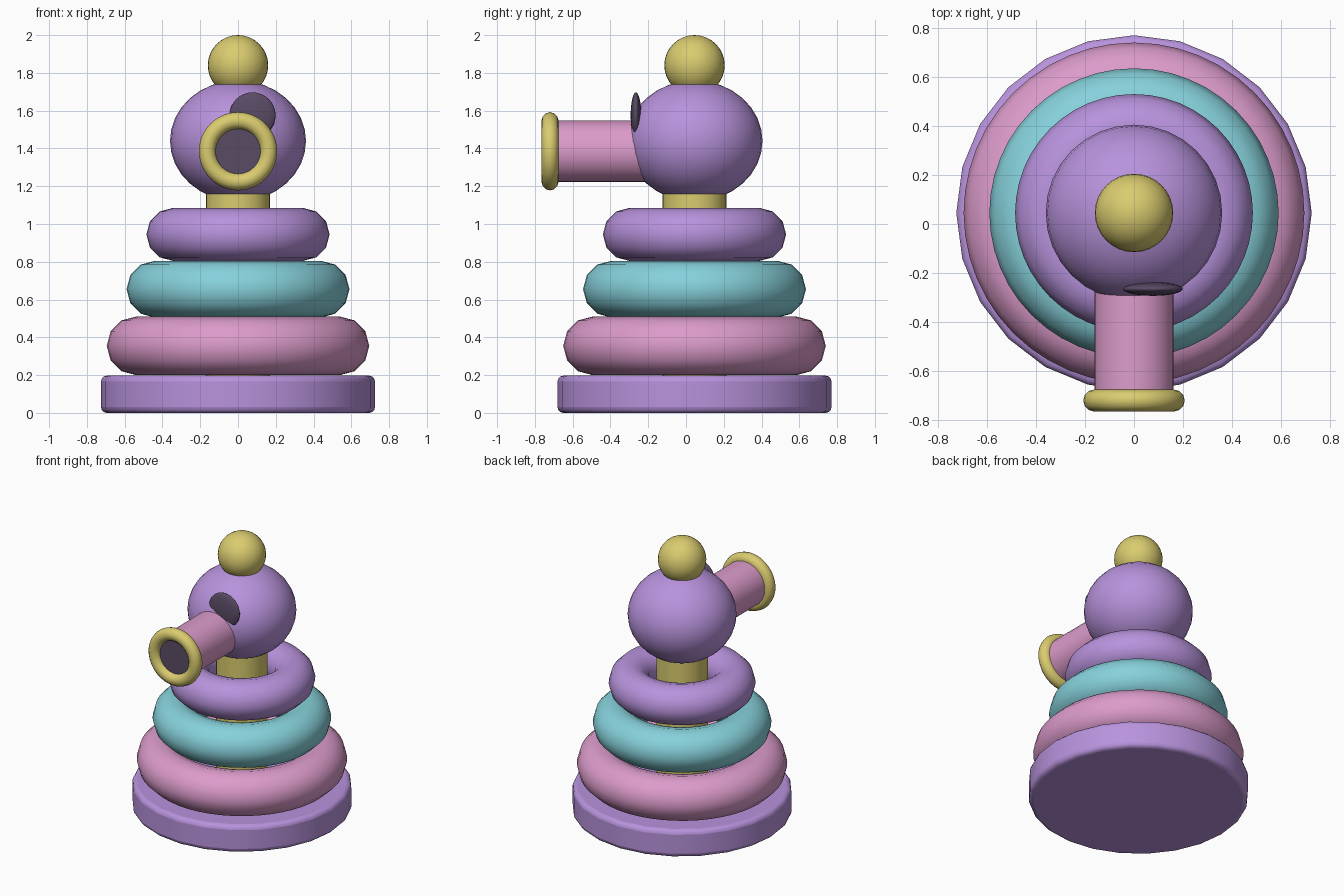
import bpy
import math

cube = bpy.data.objects.get("Cube")
if cube:
    bpy.data.objects.remove(cube, do_unlink=True)

AXIS_Y = 0.045          # the stack stands slightly behind the centre
SNOUT_Z = 1.385
FORWARD = (math.pi / 2, 0, 0)


def material(name, rgb):
    mat = bpy.data.materials.new(name)
    mat.use_nodes = True
    color = (*rgb, 1)
    mat.diffuse_color = color
    mat.node_tree.nodes["Principled BSDF"].inputs["Base Color"].default_value = color
    return mat


purple = material("purple", (0.48, 0.29, 0.72))
pink = material("pink", (0.72, 0.33, 0.60))
teal = material("teal", (0.24, 0.64, 0.71))
yellow = material("yellow", (0.70, 0.60, 0.16))
dark = material("dark plum", (0.10, 0.07, 0.13))


def finish(name, mat, angle=40):
    obj = bpy.context.object
    obj.name = name
    obj.data.materials.append(mat)
    bpy.ops.object.shade_smooth_by_angle(angle=math.radians(angle))
    return obj


def ring(name, mat, location, outer, tube, rotation=(0, 0, 0)):
    bpy.ops.mesh.primitive_torus_add(
        location=location, rotation=rotation, major_radius=outer - tube,
        minor_radius=tube, major_segments=48, minor_segments=12)
    return finish(name, mat)


def ball(name, mat, location, scale):
    bpy.ops.mesh.primitive_uv_sphere_add(
        segments=32, ring_count=16, radius=1, location=location)
    bpy.context.object.scale = scale
    bpy.ops.object.transform_apply(location=False, rotation=False, scale=True)
    return finish(name, mat, 180)


def rod(name, mat, location, radius, depth, rotation=(0, 0, 0), sides=32):
    bpy.ops.mesh.primitive_cylinder_add(
        vertices=sides, radius=radius, depth=depth,
        location=location, rotation=rotation)
    return finish(name, mat)


# Base disc with rounded rims, and the post through the stack
base = rod("base", purple, (0, AXIS_Y, 0.0985), 0.725, 0.197, sides=24)
bevel = base.modifiers.new("rounded_rim", "BEVEL")
bevel.width = 0.03
bevel.segments = 3
bevel.limit_method = "ANGLE"
bevel.angle_limit = math.radians(40)
rod("post", yellow, (0, AXIS_Y, 0.602), 0.17, 1.2)

# Stacking rings
for name, mat, z, outer, tube in (
        ("bottom_ring", pink, 0.355, 0.695, 0.155),
        ("middle_ring", teal, 0.655, 0.59, 0.15),
        ("top_ring", purple, 0.945, 0.485, 0.14)):
    ring(name, mat, (0, AXIS_Y, z), outer, tube)

# Head and top knob
ball("head", purple, (0, AXIS_Y, 1.44), (0.36, 0.36, 0.32))
ball("top_knob", yellow, (0, AXIS_Y, 1.84), (0.16, 0.16, 0.16))

# Snout with its rim and dark opening
rod("snout", pink, (0, -0.41, SNOUT_Z), 0.162, 0.62, FORWARD)
ring("snout_rim", yellow, (0, -0.72, SNOUT_Z), 0.207, 0.045, FORWARD)
rod("snout_opening", dark, (0, -0.724, SNOUT_Z), 0.125, 0.009, FORWARD)

# Single eye
ball("left_eye", dark, (0.077, -0.265, 1.575), (0.122, 0.028, 0.122))
